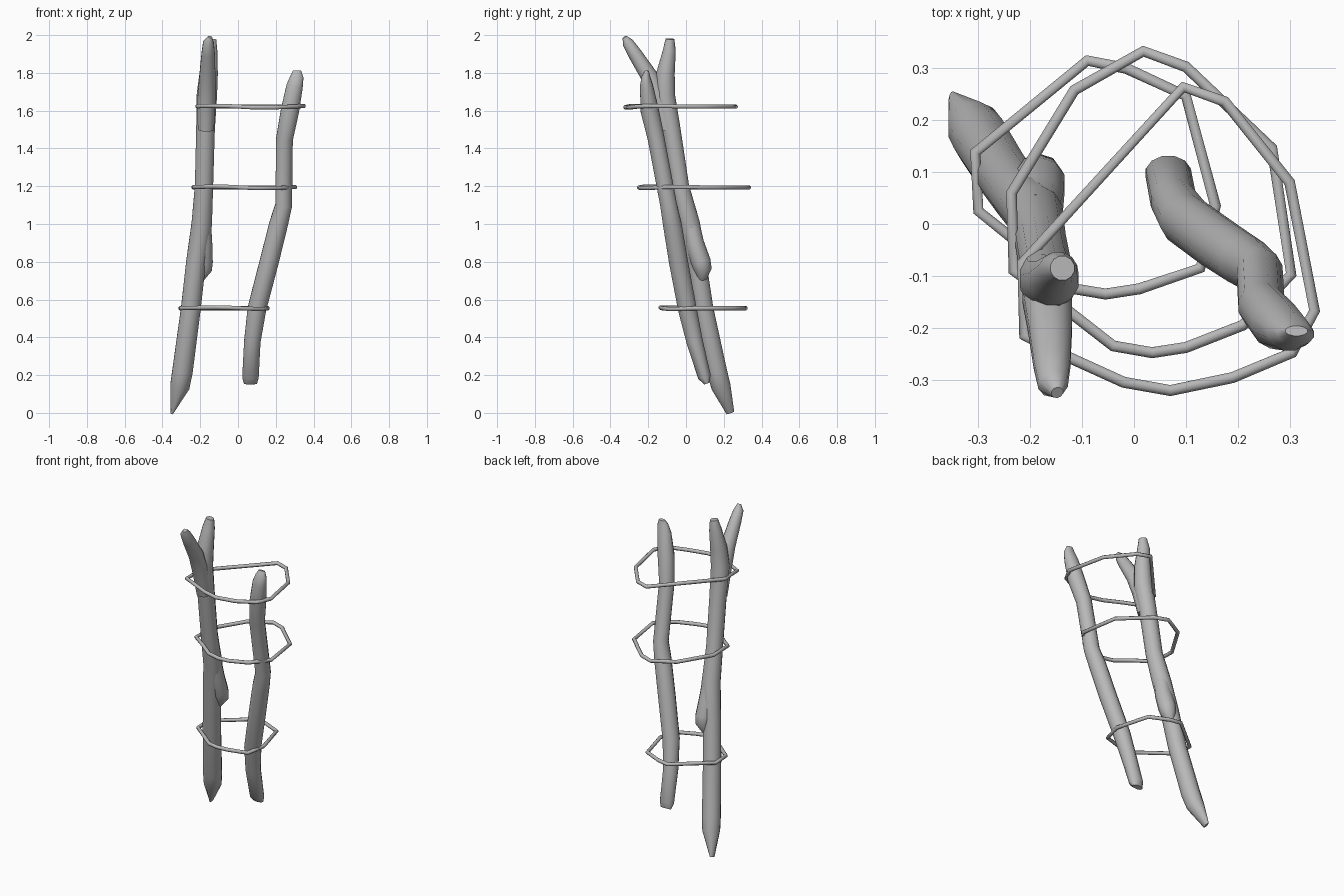
import bpy, bmesh, math
from mathutils import Vector

if "Cube" in bpy.data.objects:
    bpy.data.objects.remove(bpy.data.objects["Cube"])

grey = bpy.data.materials.new("plain_grey")
grey.use_nodes = True
COLOUR = (0.48, 0.48, 0.48, 1)
grey.diffuse_color = COLOUR
grey.node_tree.nodes["Principled BSDF"].inputs["Base Color"].default_value = COLOUR


def tube(name, path, sides, closed=False):
    """Sweep a section along (x, y, z, radius[, depth radius]) points."""
    bm = bmesh.new()
    pts = [Vector(p[:3]) for p in path]
    n = len(pts)
    rings = []
    for i, p in enumerate(pts):
        before = pts[i - 1] if closed or i else p
        after = pts[(i + 1) % n] if closed or i < n - 1 else p
        along = ((after - p).normalized() + (p - before).normalized()).normalized()
        # keep every section lined up with one fixed axis
        u = Vector((0, 0, 1)) if closed else Vector((1, 0, 0))
        u = (u - along * u.dot(along)).normalized()
        v = along.cross(u)
        ring = []
        for k in range(sides):
            t = math.tau * (k + 0.5) / sides
            offset = u * math.cos(t) * path[i][3] + v * math.sin(t) * path[i][-1]
            ring.append(bm.verts.new(p + offset))
        rings.append(ring)
    for i in range(n if closed else n - 1):
        r, s = rings[i], rings[(i + 1) % n]
        for k in range(sides):
            j = (k + 1) % sides
            bm.faces.new((r[k], r[j], s[j], s[k]))
    if not closed:
        bm.faces.new(rings[0][::-1])
        bm.faces.new(rings[-1])
    bmesh.ops.recalc_face_normals(bm, faces=bm.faces)
    mesh = bpy.data.meshes.new(name)
    bm.to_mesh(mesh)
    bm.free()
    obj = bpy.data.objects.new(name, mesh)
    bpy.context.collection.objects.link(obj)
    mesh.materials.append(grey)
    bpy.ops.object.select_all(action="DESELECT")
    obj.select_set(True)
    bpy.context.view_layer.objects.active = obj
    bpy.ops.object.shade_smooth_by_angle(angle=math.radians(50))
    return obj


# Long pole with a sharpened foot
tube("long_pole", [
    (-.35, .235, 0, .008, .022), (-.308, .185, .14, .053), (-.294, .163, .22, .056),
    (-.25, .093, .55, .054), (-.222, .055, .8, .054), (-.192, .02, 1, .056),
    (-.18, -.032, 1.2, .05), (-.172, -.078, 1.5, .051), (-.165, -.112, 1.68, .056),
    (-.155, -.108, 1.8, .05), (-.146, -.088, 1.92, .038, .035), (-.138, -.085, 1.98, .024)], 12)

# Front prong of the fork
tube("fork_prong", [
    (-.17, -.1, 1.5, .045), (-.167, -.14, 1.66, .05), (-.162, -.193, 1.78, .045),
    (-.158, -.27, 1.9, .037), (-.156, -.308, 1.96, .03), (-.148, -.325, 1.99, .012)], 10)

# Stub of a broken branch
tube("branch_stub", [
    (-.19, .012, 1.06, .046), (-.184, .045, .9, .05),
    (-.184, .078, .8, .053), (-.184, .088, .76, .048), (-.202, .085, .71, .025)], 10)

# Short bent pole
tube("short_pole", [
    (.066, .11, .155, .036, .014), (.066, .098, .19, .045, .036), (.076, .045, .38, .045),
    (.1, .007, .55, .051), (.165, -.04, .8, .052), (.215, -.073, 1, .051),
    (.242, -.092, 1.1, .046), (.246, -.158, 1.45, .046), (.275, -.192, 1.6, .05),
    (.3, -.209, 1.73, .045, .036), (.312, -.212, 1.78, .036, .024),
    (.313, -.206, 1.812, .022, .01)], 12)

# Thin hoops tying the poles together
HOOPS = {
    "lower_hoop": (.554, [
        (-.09, .315), (-.015, .3), (.1, .247), (.157, .035), (.128, -.085), (.01, -.125),
        (-.055, -.135), (-.115, -.125), (-.2, -.055), (-.3, .025), (-.306, .138)]),
    "middle_hoop": (1.194, [
        (.018, .333), (.1, .303), (.266, .146), (.303, -.097), (.21, -.195), (.1, -.238),
        (.035, -.248), (-.04, -.235), (-.13, -.165), (-.232, -.09), (-.236, .06), (-.115, .258)]),
    "upper_hoop": (1.621, [
        (.095, .264), (.175, .236), (.3, .08), (.348, -.167), (.305, -.248), (.19, -.296),
        (.07, -.321), (-.02, -.305), (-.13, -.255), (-.212, -.215), (-.215, -.075)])}
for name, (z, outline) in HOOPS.items():
    wave = lambda x, y: .005 * math.sin(12 * x + 3) if y < 0 else 0
    tube(name, [(x, y, z + wave(x, y), .0115) for x, y in outline], 8, closed=True)
